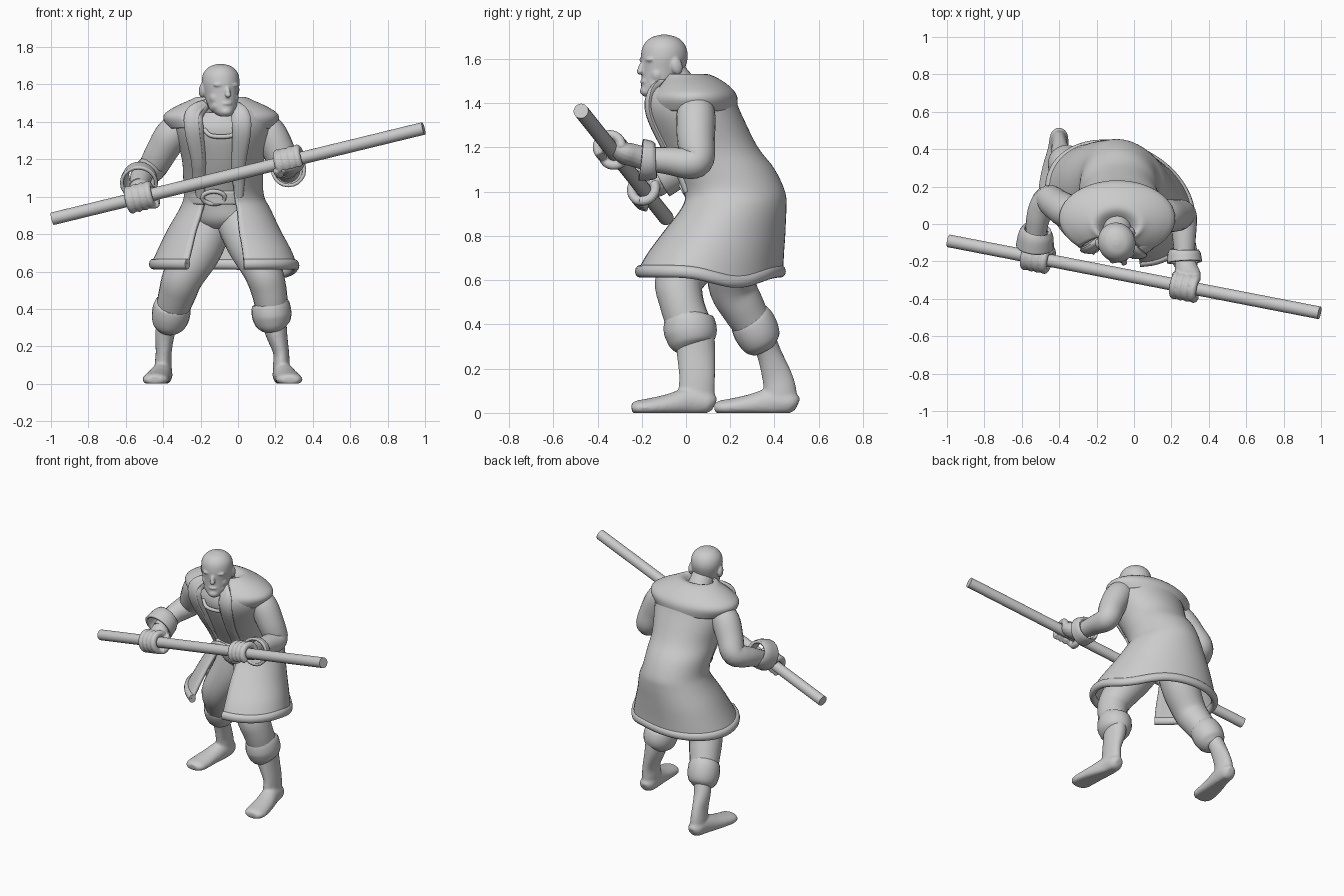
import bpy, bmesh, math
from mathutils import Vector, Matrix

if "Cube" in bpy.data.objects:
    bpy.data.objects.remove(bpy.data.objects["Cube"])

grey = bpy.data.materials.new("plain grey")
grey.use_nodes = True
grey.diffuse_color = (.6, .6, .6, 1)
grey.node_tree.nodes["Principled BSDF"].inputs["Base Color"].default_value = (.6, .6, .6, 1)
X, Y, Z = Vector((1, 0, 0)), Vector((0, 1, 0)), Vector((0, 0, 1))


def finish(name, bm, thick=0):
    """Turn a bmesh into a smooth shaded object, optionally a thick shell."""
    bmesh.ops.recalc_face_normals(bm, faces=bm.faces)
    mesh = bpy.data.meshes.new(name)
    bm.to_mesh(mesh)
    bm.free()
    ob = bpy.data.objects.new(name, mesh)
    bpy.context.collection.objects.link(ob)
    mesh.materials.append(grey)
    bpy.ops.object.select_all(action='DESELECT')
    ob.select_set(True)
    bpy.context.view_layer.objects.active = ob
    bpy.ops.object.shade_smooth_by_angle(angle=math.radians(50))
    if thick:
        shell = ob.modifiers.new("shell", 'SOLIDIFY')
        shell.thickness, shell.offset = thick, 0
    return ob


def spline(rows, steps=5):
    """Smooth curve through rows of any length."""
    rows = [Vector(r) for r in rows]
    ends = [rows[0]] + rows + [rows[-1]]
    out = []
    for p, q, r, s in zip(ends, ends[1:], ends[2:], ends[3:]):
        for i in range(steps):
            t = i / steps
            out.append(q + (r - p) * (t / 2) + (p * 2 - q * 5 + r * 4 - s) * (t * t / 2)
                       + (q * 3 - p - r * 3 + s) * (t ** 3 / 2))
    return out + [rows[-1]]


def skin(name, rings, closed=True, caps=True, thick=0):
    """Bridge rings of points with quads."""
    bm = bmesh.new()
    grid = [[bm.verts.new(p) for p in ring] for ring in rings]
    n = len(grid[0])
    for a, b in zip(grid, grid[1:]):
        for i in range(n if closed else n - 1):
            j = (i + 1) % n
            bm.faces.new((a[i], a[j], b[j], b[i]))
    if caps:
        bm.faces.new(grid[0])
        bm.faces.new(grid[-1])
    return finish(name, bm, thick)


def sweep(name, points, ref=Y, n=20, caps=True, thick=0, floor=False):
    """Oval tube through (x, y, z, width, depth); depth lies towards ref."""
    path = spline([p if len(p) == 5 else (*p, p[3]) for p in points])
    rings = []
    for i, p in enumerate(path):
        t = (path[min(i + 1, len(path) - 1)] - path[max(i - 1, 0)]).to_3d().normalized()
        side = ref.cross(t).normalized()
        up = t.cross(side)
        ring = [Vector(p[:3]) + side * p[3] * math.cos(a) + up * p[4] * math.sin(a)
                for a in (math.tau * k / n for k in range(n))]
        if floor:
            for v in ring:
                v.z = max(v.z, 0)
        rings.append(ring)
    return skin(name, rings, caps=caps, thick=thick)


def slice_point(row, a):
    """Point of a level oval; angle runs from the front towards the left."""
    z, cx, cy, rx, ry, skew = row
    x = rx * math.sin(a)
    dip = .05 * max(0, math.cos(a - 2.2)) ** 9 * max(0, min(1, (.95 - z) * 3))
    return Vector((cx + x, cy - ry * math.cos(a) - skew * x, z - dip))


def loft(name, rows, start=0, end=360, thick=0):
    """Stack of ovals, closed or with an opening in front."""
    full = end - start == 360
    n = 56
    angles = [math.radians(start + (end - start) * i / (n if full else n - 1)) for i in range(n)]
    rings = [[slice_point(r, a) for a in angles] for r in spline(rows)]
    return skin(name, rings, closed=full, caps=full and not thick, thick=thick)


def blob(name, loc, size, tilt=0):
    bm = bmesh.new()
    bmesh.ops.create_uvsphere(bm, u_segments=20, v_segments=12, radius=1, matrix=Matrix.Translation(loc)
                              @ Matrix.Rotation(tilt, 4, 'X') @ Matrix.Diagonal((*size, 1)))
    return finish(name, bm)


def fuse(name, parts, voxel, smooth):
    """Merge overlapping parts into one organic surface."""
    bpy.ops.object.select_all(action='DESELECT')
    for p in parts:
        p.select_set(True)
    bpy.context.view_layer.objects.active = parts[0]
    bpy.ops.object.join()
    ob = parts[0]
    ob.name = name
    mod = ob.modifiers.new("merge", 'REMESH')
    mod.mode, mod.voxel_size, mod.use_smooth_shade = 'VOXEL', voxel, True
    mod = ob.modifiers.new("soften", 'SMOOTH')
    mod.iterations, mod.factor = smooth, .5
    return ob


# Staff
tip_r, tip_l = Vector((-.992, -.09, .882)), Vector((.992, -.475, 1.365))
along = (tip_l - tip_r).normalized()
sweep("staff", [(*tip_r, .034), (*tip_l, .034)], Z)

# Torso, neck, belt
loft("torso", [(.83, -.08, .19, .1, .09, 0), (.88, -.08, .2, .17, .15, .1), (1, -.08, .21, .185, .19, 0),
               (1.2, -.08, .1, .19, .185, 0), (1.35, -.08, .03, .22, .17, 0), (1.45, -.09, .01, .15, .12, 0)])
sweep("neck", [(-.09, .03, 1.36, .1), (-.09, -.015, 1.45, .083), (-.09, -.075, 1.54, .07)])
loft("belt", [(.96, -.08, .21, .19, .2, 0), (1.03, -.08, .2, .19, .2, 0)], thick=.02)
sweep("buckle", [(-.13 + .06 * math.cos(a), -.002 - .02 * math.sin(a), .995 + .033 * math.sin(a), .012)
                 for a in (math.tau * i / 12 for i in range(13))], n=8)
sweep("shirt_neckline", [(-.18, -.12, 1.36, .012), (-.14, -.145, 1.325, .012),
                         (-.04, -.145, 1.325, .012), (0, -.12, 1.36, .012)], Z, n=8)

# Coat with open front, trim along the hem and lapels
edge_l, edge_r = 16, 329
coat = [(.64, -.074, .11, .38, .31, .2), (.72, -.072, .135, .345, .29, .2), (.82, -.075, .175, .293, .26, .17),
        (.93, -.07, .217, .235, .225, .12), (1, -.075, .217, .205, .22, .08), (1.1, -.08, .17, .203, .22, .04),
        (1.2, -.08, .102, .21, .212, 0), (1.35, -.08, .03, .245, .21, 0), (1.44, -.085, .012, .235, .185, 0),
        (1.49, -.09, .005, .14, .11, 0)]
loft("coat", coat, edge_l, edge_r, .02)
turns = [math.radians(edge_l + (edge_r - edge_l) * i / 24) for i in range(25)]
sweep("hem_trim", [(*slice_point(coat[0], a), .022, .028) for a in turns], Z, n=12)
for name, edge, shift in (("lapel_left", edge_l, 8), ("lapel_right", edge_r, -8)):
    pts = [slice_point(r, math.radians(edge + shift)) for r in coat[4:]]
    sweep(name, [(*p, w, .02) for p, w in zip(pts, (.02, .035, .04, .05, .05, .03))], Y, n=12)
loft("shoulder_cape", [(1.485, -.09, -.04, .085, .07, 0), (1.522, -.09, -.005, .12, .085, 0),
                       (1.505, -.09, .02, .17, .118, 0), (1.465, -.09, .03, .255, .165, 0),
                       (1.425, -.09, .03, .3, .192, 0), (1.37, -.09, .03, .268, .19, 0)], 26, 320, .02)

# Legs
sweep("trouser_left", [(-.02, .19, .92, .12), (.06, .08, .76, .125), (.13, -.025, .61, .105, .112),
                       (.165, -.02, .5, .095, .1), (.185, .02, .38, .085, .1)])
sweep("trouser_right", [(-.13, .24, .94, .12), (-.2, .22, .74, .125), (-.29, .21, .58, .11),
                        (-.325, .255, .48, .1), (-.36, .32, .37, .085)])
sweep("trouser_cuff_left", [(.17, .01, .445, .075, .08), (.175, .01, .425, .1, .11), (.18, .02, .37, .106, .12),
                            (.185, .025, .32, .092, .105), (.19, .03, .29, .058, .08)])
sweep("trouser_cuff_right", [(-.345, .28, .44, .075), (-.35, .295, .42, .098), (-.36, .32, .365, .102),
                             (-.37, .34, .315, .088), (-.375, .355, .285, .055)])


# Bare lower legs, each a shin merged with a foot
def lower_leg(name, shin, side, dx, dy):
    pts = [(.228, .128, .035, .025, .03), (.23, .1, .045, .048, .05), (.237, .02, .05, .055, .065),
           (.256, -.08, .035, .065, .05), (.268, -.17, .025, .071, .04), (.272, -.22, .022, .066, .034),
           (.273, -.246, .02, .042, .022)]
    sole = sweep("sole", [(side * x + dx, y + dy, *r) for x, y, *r in pts], Z, floor=True)
    fuse(name, [sweep("shin", shin), sole], .008, 6)


lower_leg("lower_leg_left", [(.19, .04, .38, .068, .088), (.203, .045, .28, .06, .088), (.23, .05, .17, .043, .082),
                             (.232, .048, .1, .045, .083), (.232, .045, .03, .046, .083)], 1, .004, 0)
lower_leg("lower_leg_right", [(-.365, .34, .36, .058), (-.39, .375, .27, .053, .056), (-.397, .41, .17, .043, .068),
                              (-.4, .425, .1, .046, .075), (-.4, .425, .03, .048, .08)], -1, -.17, .375)

# Arms and sleeve cuffs
sweep("arm_left", [(.1, .05, 1.4, .07), (.165, .045, 1.345, .088), (.22, .045, 1.24, .086),
                   (.255, .05, 1.15, .078), (.265, .01, 1.13, .072), (.268, -.08, 1.14, .062), (.27, -.2, 1.15, .052)], X)
sweep("arm_right", [(-.28, .05, 1.4, .07), (-.35, .065, 1.335, .09), (-.41, .1, 1.24, .085),
                    (-.455, .13, 1.16, .078), (-.49, .09, 1.13, .072), (-.515, .02, 1.105, .062), (-.53, -.1, 1.05, .052)], X)
sweep("sleeve_cuff_left", [(.268, -.14, 1.14, .07), (.268, -.16, 1.14, .08), (.27, -.205, 1.145, .086)],
      X, caps=False, thick=.018)
sweep("sleeve_cuff_right", [(-.52, -.03, 1.115, .07), (-.525, -.06, 1.1, .085), (-.53, -.12, 1.07, .093)],
      X, caps=False, thick=.018)


# Hands gripping the staff
def hand(name, grip, wrist, inner):
    centre = tip_r.lerp(tip_l, grip)
    u = wrist - centre
    u = (u - along * u.dot(along)).normalized()
    v = along.cross(u)

    def finger(offset, first, last, r):
        turn = [first + (last - first) * i / 7 for i in range(8)]
        return sweep("finger", [(*(centre + along * offset + (u * math.cos(a) + v * math.sin(a)) * .056), r)
                                for a in turn], along, n=12)
    parts = [finger((i - 1.5) * .036, .2, 4.1, .0215) for i in range(4)]
    parts.append(finger(inner * .07, 0, -2.4, .022))
    heel = centre + u * .055
    parts.append(sweep("palm", [(*wrist, .052), (*((wrist + heel) / 2), .062, .052),
                                (*heel, .07, .05), (*(centre + u * .02 + v * .03), .055, .035)], v, n=16))
    fuse(name, parts, .006, 3)


hand("hand_left", .639, Vector((.27, -.19, 1.15)), -1)
hand("hand_right", .237, Vector((-.53, -.09, 1.055)), 1)

# Head, modelled facing front and then turned
skull = loft("skull", [(1.43, 0, -.06, .03, .035, 0), (1.455, 0, -.04, .058, .066, 0), (1.5, 0, -.018, .08, .085, 0),
                       (1.55, 0, -.005, .09, .098, 0), (1.61, 0, .002, .1, .107, 0), (1.66, 0, .002, .092, .096, 0),
                       (1.695, 0, .002, .06, .064, 0), (1.71, 0, .002, .015, .016, 0)])
features = [skull, blob("nose", (0, -.108, 1.56), (.014, .016, .034), -.35),
            blob("nose_tip", (0, -.116, 1.543), (.018, .014, .012)),
            blob("lips", (0, -.097, 1.498), (.03, .014, .011)), blob("chin", (0, -.087, 1.455), (.034, .026, .024))]
for s in (-1, 1):
    features += [blob("brow", (s * .036, -.084, 1.597), (.036, .018, .012)),
                 blob("cheek", (s * .042, -.05, 1.53), (.04, .034, .042)),
                 blob("ear", (s * .095, .027, 1.568), (.018, .028, .04), .25),
                 blob("jaw", (s * .046, -.03, 1.487), (.03, .055, .036))]
head = fuse("head", features, .005, 7)
head.matrix_world = Matrix.Translation((-.092, -.1, 0)) @ Matrix.Rotation(math.radians(20), 4, 'Z')
